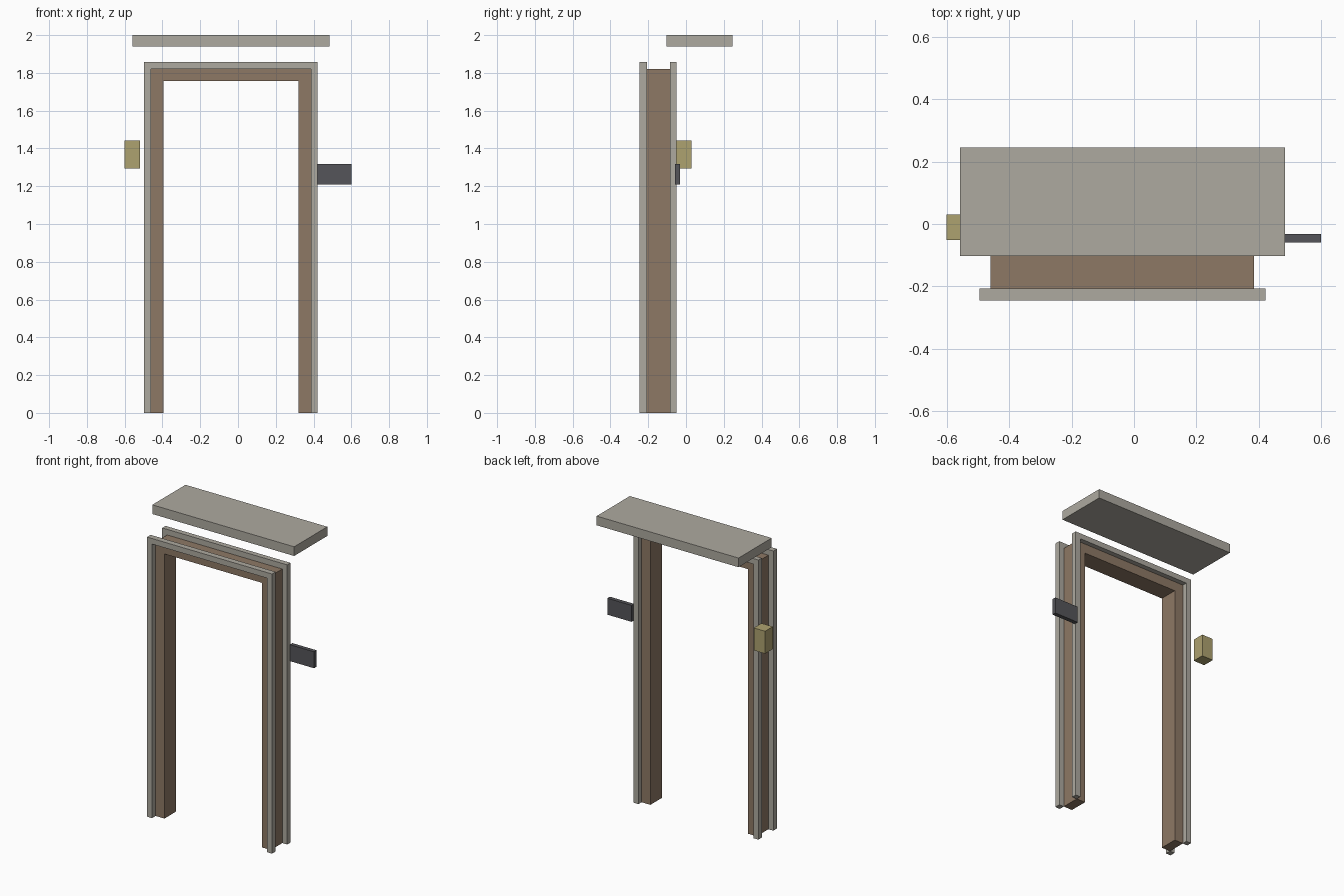
import bpy

if "Cube" in bpy.data.objects:
    bpy.data.objects.remove(bpy.data.objects["Cube"])


def material(name, rgb):
    m = bpy.data.materials.new(name)
    m.diffuse_color = (*rgb, 1)
    m.use_nodes = True
    m.node_tree.nodes["Principled BSDF"].inputs["Base Color"].default_value = m.diffuse_color
    return m


WOOD = material("brown_wood", (0.27, 0.19, 0.13))
STONE = material("pale_trim", (0.42, 0.40, 0.35))
BRASS = material("brass", (0.42, 0.36, 0.16))
SLATE = material("dark_plate", (0.09, 0.09, 0.10))


def box(name, x, y, z, mat):
    """Box from (min, max) ranges on each axis."""
    spans = (x, y, z)
    bpy.ops.mesh.primitive_cube_add(size=1, location=[(a + b) / 2 for a, b in spans])
    ob = bpy.context.object
    ob.name = name
    ob.scale = [b - a for a, b in spans]
    bpy.ops.object.transform_apply(location=False, rotation=False, scale=True)
    ob.data.materials.append(mat)
    return ob


CX = -0.0375                                # centre line of the doorway
INNER, OUTER, EDGE = 0.358, 0.423, 0.459    # half widths: opening, jamb, trim
HEAD, TOP, TRIM_TOP = 1.757, 1.82, 1.857    # heights: opening, lining, trim
LINING_Y = (-0.207, -0.084)
TRIM_Y = {"front": (-0.245, -0.207), "back": (-0.086, -0.051)}


def upright(name, side, near, far, y, top, mat):
    x = sorted((CX + side * near, CX + side * far))
    box(name, x, y, (0, top), mat)


# Door lining and the raised edge trims on its front and back
for label, side in (("left", -1), ("right", 1)):
    upright(label + "_jamb", side, INNER, OUTER, LINING_Y, TOP, WOOD)
    for face, y in TRIM_Y.items():
        upright(f"{face}_{label}_trim", side, OUTER, EDGE, y, TRIM_TOP, STONE)

box("head_jamb", (CX - INNER, CX + INNER), LINING_Y, (HEAD, TOP), WOOD)
for face, y in TRIM_Y.items():
    box(face + "_head_trim", (CX - OUTER, CX + OUTER), y, (TOP, TRIM_TOP), STONE)

# Canopy slab above the doorway
box("canopy", (-0.558, 0.484), (-0.102, 0.246), (1.939, 2.0), STONE)

# Wall lamp on the left, plate on the right
box("wall_lamp", (-0.602, -0.519), (-0.051, 0.03), (1.294, 1.443), BRASS)
box("wall_plate", (0.422, 0.60), (-0.059, -0.032), (1.208, 1.317), SLATE)
